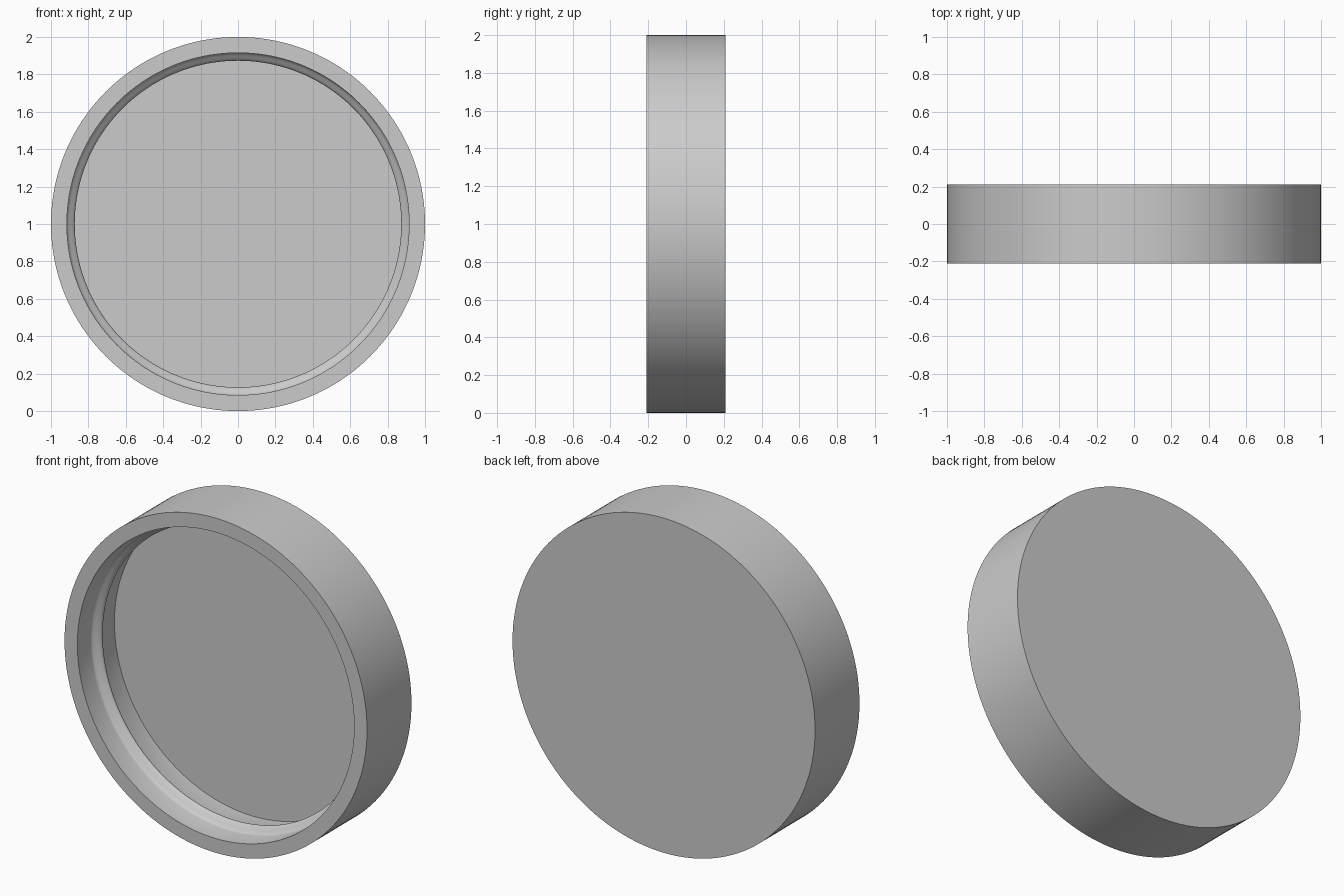
import bpy, bmesh, math

if "Cube" in bpy.data.objects:
    bpy.data.objects.remove(bpy.data.objects["Cube"])

SEGMENTS = 160
OUTER, INNER = 1.0, 0.915       # wall radii
FRONT, BACK, FLOOR = -0.21, 0.21, 0.14
BEAD_Y, BEAD_W, BEAD_H = -0.035, 0.10, 0.042

# Profile as (radius, y): back edge, front rim, inner wall with snap bead, floor edge
profile = [(OUTER, BACK), (OUTER, FRONT), (INNER, FRONT)]
STEPS = 16
for i in range(STEPS + 1):
    t = i / STEPS
    bump = BEAD_H * (1 - math.cos(2 * math.pi * t)) / 2
    profile.append((INNER - bump, BEAD_Y + (t - 0.5) * BEAD_W))
profile.append((INNER, FLOOR))

bm = bmesh.new()


def ring(radius, y):
    angles = [2 * math.pi * i / SEGMENTS for i in range(SEGMENTS)]
    return [bm.verts.new((radius * math.sin(a), y, 1 + radius * math.cos(a))) for a in angles]


# Lathe the profile around the y axis
rings = [ring(r, y) for r, y in profile]
for a, b in zip(rings, rings[1:]):
    for i in range(SEGMENTS):
        j = (i + 1) % SEGMENTS
        bm.faces.new((a[i], a[j], b[j], b[i]))

# Flat back and recessed floor
bm.faces.new(rings[0])
bm.faces.new(rings[-1])
bmesh.ops.recalc_face_normals(bm, faces=bm.faces)

mesh = bpy.data.meshes.new("round_lid")
bm.to_mesh(mesh)
bm.free()
lid = bpy.data.objects.new("round_lid", mesh)
bpy.context.collection.objects.link(lid)

# Smooth walls, sharp rims
bpy.context.view_layer.objects.active = lid
lid.select_set(True)
bpy.ops.object.shade_smooth_by_angle(angle=math.radians(40))
